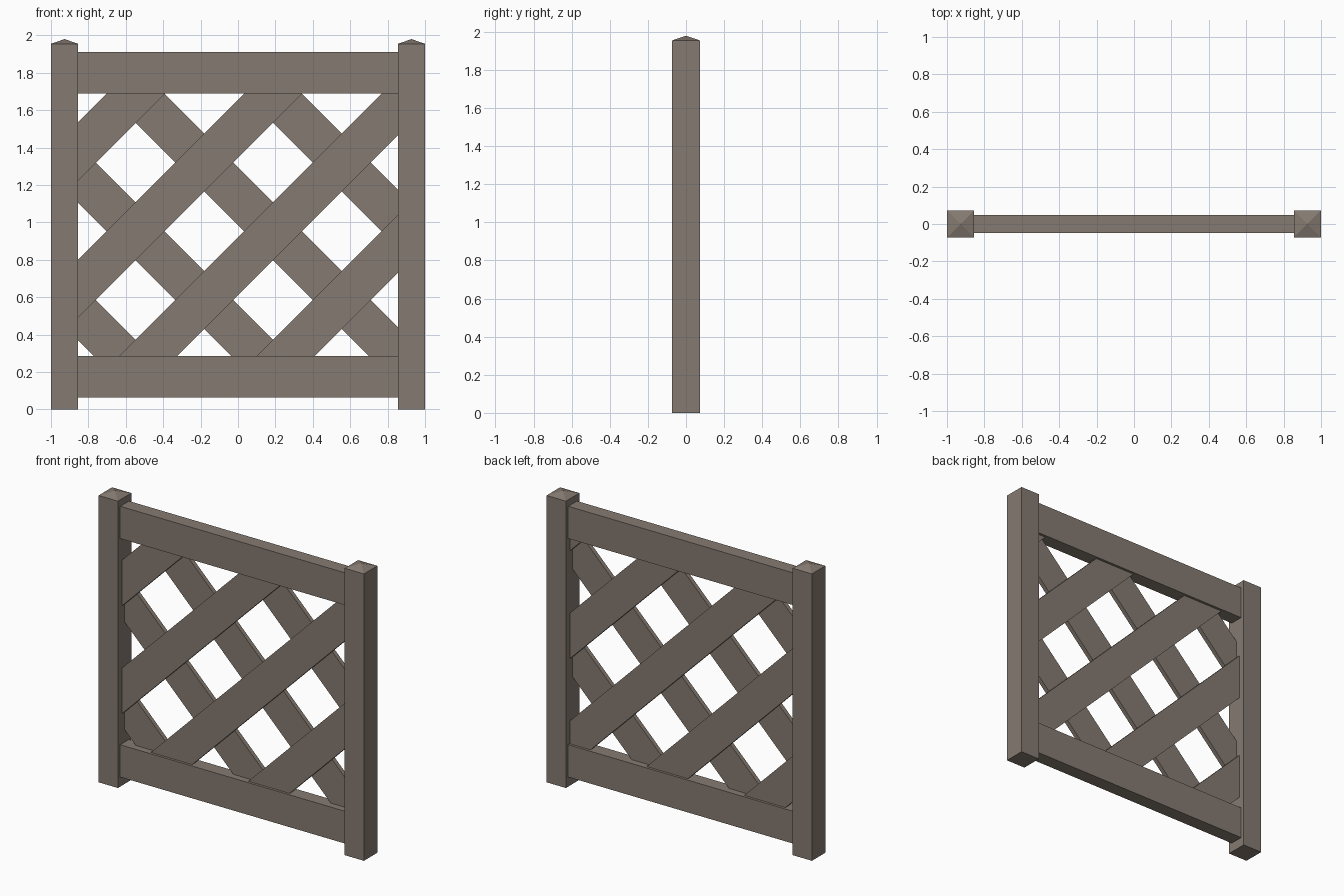
import bpy
import bmesh
import math
from mathutils import Matrix, Vector

cube = bpy.data.objects.get("Cube")
if cube:
    bpy.data.objects.remove(cube, do_unlink=True)

# One weathered wood colour
wood = bpy.data.materials.new("weathered_wood")
wood.use_nodes = True
colour = (0.235, 0.197, 0.164, 1)
wood.diffuse_color = colour
wood.node_tree.nodes["Principled BSDF"].inputs["Base Color"].default_value = colour

POST = 0.145            # post width
INNER = 1 - POST        # inner face of the posts
SHOULDER, PEAK = 1.955, 1.98
RAIL_LOW, RAIL_HIGH = (0.065, 0.285), (1.69, 1.91)
RAIL_DEPTH = 0.094
SLAT_WIDTH, SLAT_DEPTH = 0.22, 0.03
PITCH = 0.735           # slat spacing, measured vertically


def finish(name, bm):
    bmesh.ops.recalc_face_normals(bm, faces=bm.faces)
    mesh = bpy.data.meshes.new(name)
    bm.to_mesh(mesh)
    bm.free()
    mesh.materials.append(wood)
    obj = bpy.data.objects.new(name, mesh)
    bpy.context.collection.objects.link(obj)
    return obj


def box(size, matrix):
    bm = bmesh.new()
    bmesh.ops.create_cube(bm, size=1, matrix=matrix @ Matrix.Diagonal((*size, 1)))
    return bm


def post(name, x):
    bm = box((POST, POST, SHOULDER), Matrix.Translation((x, 0, SHOULDER / 2)))
    # Low pyramid cap raised from the top face
    top = max(bm.faces, key=lambda f: f.calc_center_median().z)
    tip = bmesh.ops.poke(bm, faces=[top])["verts"][0]
    tip.co.z = PEAK
    finish(name, bm)


def rail(name, span):
    low, high = span
    finish(name, box((2 * INNER, RAIL_DEPTH, high - low),
                     Matrix.Translation((0, 0, (low + high) / 2))))


def slat(name, height, lean, y):
    """Diagonal board crossing x = 0 at the given height, trimmed to the frame."""
    bm = box((5, SLAT_DEPTH, SLAT_WIDTH),
             Matrix.Translation((0, y, height))
             @ Matrix.Rotation(-lean * math.pi / 4, 4, "Y"))
    cuts = [((INNER, 0, 0), (1, 0, 0)), ((-INNER, 0, 0), (-1, 0, 0)),
            ((0, 0, RAIL_HIGH[0]), (0, 0, 1)), ((0, 0, RAIL_LOW[1]), (0, 0, -1))]
    for point, normal in cuts:
        bmesh.ops.bisect_plane(bm, geom=bm.verts[:] + bm.edges[:] + bm.faces[:],
                               plane_co=Vector(point), plane_no=Vector(normal),
                               clear_outer=True)
        rim = [e for e in bm.edges if e.is_boundary]
        if rim:
            bmesh.ops.holes_fill(bm, edges=rim, sides=0)
    finish(name, bm)


# Frame
post("left_post", 1 - POST / 2)
post("right_post", POST / 2 - 1)
rail("bottom_rail", RAIL_LOW)
rail("top_rail", RAIL_HIGH)

# Lattice: two crossing layers
for i in range(4):
    slat(f"front_slat_{i + 1}", 0.03 + i * PITCH, 1, -SLAT_DEPTH / 2)
for i in range(5):
    slat(f"back_slat_{i + 1}", -0.33 + i * PITCH, -1, SLAT_DEPTH / 2)
